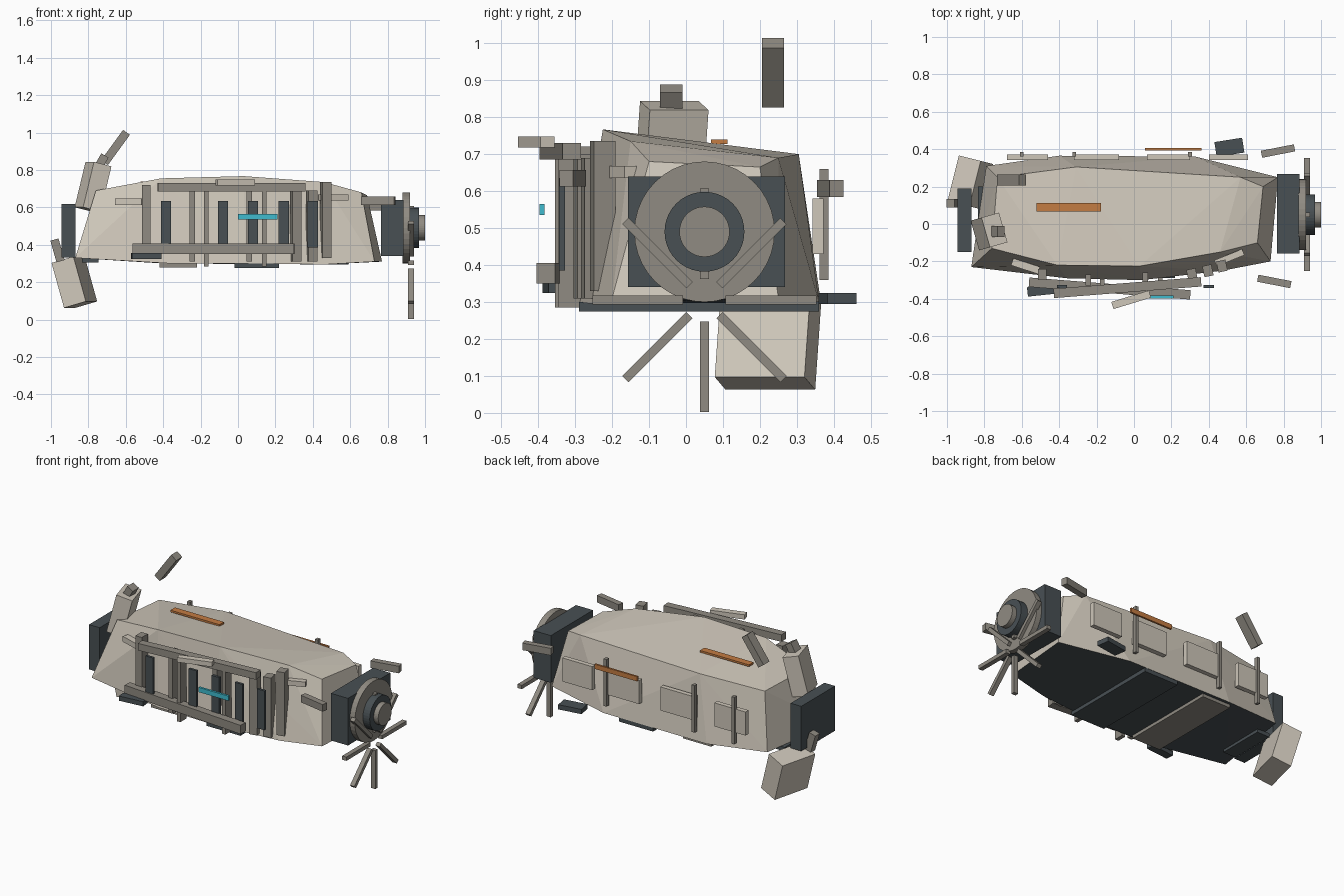
import bpy, bmesh
from math import radians, sin, cos, pi
from mathutils import Euler

cube = bpy.data.objects.get("Cube")
if cube:
    bpy.data.objects.remove(cube, do_unlink=True)


def material(name, rgb):
    m = bpy.data.materials.new(name)
    m.use_nodes = True
    m.diffuse_color = (*rgb, 1)
    m.node_tree.nodes["Principled BSDF"].inputs["Base Color"].default_value = (*rgb, 1)
    return m


beige = material("warm beige", (0.62, 0.57, 0.49))
grey = material("warm grey", (0.28, 0.26, 0.225))
dark = material("dark slate", (0.065, 0.08, 0.088))
orange = material("burnt orange", (0.55, 0.2, 0.055))
cyan = material("bright cyan", (0.05, 0.5, 0.62))


def add(name, bm, *mats):
    mesh = bpy.data.meshes.new(name)
    bm.to_mesh(mesh)
    bm.free()
    for m in mats:
        mesh.materials.append(m)
    ob = bpy.data.objects.new(name, mesh)
    bpy.context.collection.objects.link(ob)
    return ob


def box(name, centre, size, mat, rot=(0, 0, 0)):
    bm = bmesh.new()
    bmesh.ops.create_cube(bm, size=1)
    bmesh.ops.scale(bm, vec=size, verts=bm.verts)
    ob = add(name, bm, mat)
    ob.location = centre
    ob.rotation_euler = Euler([radians(a) for a in rot])
    return ob


def disc(name, x0, x1, radius, mat):
    bm = bmesh.new()
    bmesh.ops.create_cone(bm, cap_ends=True, segments=40, radius1=radius,
                          radius2=radius, depth=x1 - x0)
    ob = add(name, bm, mat)
    ob.location = ((x0 + x1) / 2, 0.05, 0.49)
    ob.rotation_euler = (0, pi / 2, 0)


# Faceted hull with a dark underside
lower = [(-.87, -.23, .33), (-.36, -.29, .30), (.04, -.30, .30), (.47, -.25, .295),
         (.73, -.20, .31), (.77, .25, .31), (.33, .36, .30), (-.40, .365, .30), (-.79, .31, .33)]
upper = [(-.76, -.13, .69), (-.41, -.22, .755), (.03, -.225, .767), (.46, -.15, .735),
         (.66, -.10, .68), (.69, .20, .665), (.57, .25, .69), (-.31, .305, .70), (-.73, .25, .68)]
bm = bmesh.new()
for p in lower + upper:
    bm.verts.new(p)
bmesh.ops.convex_hull(bm, input=bm.verts)
bmesh.ops.recalc_face_normals(bm, faces=bm.faces)
for f in bm.faces:
    f.material_index = 1 if f.normal.z < -0.8 else 0
add("hull", bm, beige, dark)

# Belly straps and plates
box("belly_strap_dark", (.10, .035, .287), (.24, .65, .025), dark)
box("belly_strap_grey", (-.32, .035, .292), (.20, .62, .025), grey)
box("belly_plate_left", (-.79, .05, .318), (.09, .30, .025), dark)
box("rear_step", (.51, .41, .31), (.15, .08, .03), dark, (0, 0, 9))
box("front_step", (-.49, -.355, .34), (.16, .05, .03), dark, (0, 0, 6))

# End blocks
box("left_end_block", (-.907, .02, .475), (.075, .34, .285), dark)
box("right_end_block", (.825, .055, .49), (.12, .425, .30), dark)

# Stacked discs on the right end
disc("end_disc", .88, .92, .19, grey)
disc("end_ring", .92, .968, .108, dark)
disc("end_hub", .968, 1.0, .068, grey)

# Radial spokes
for i in range(8):
    a = i * pi / 4
    ob = box(f"spoke_{i + 1}", (.925, .05 + .18 * cos(a), .305 + .18 * sin(a)),
             (.03, .245, .024), grey)
    ob.rotation_euler = (a, 0, 0)

# Outrigger bars near the right end
box("bar_back", (.77, .39, .607), (.18, .038, .045), grey, (0, 0, 11))
box("bar_front", (.75, -.307, .635), (.18, .038, .045), grey, (0, 0, -11))

# Tilted pods and struts on the left end
box("lower_pod", (-.875, .222, .2), (.125, .25, .25), beige, (0, -16, -14))
box("lower_pod_strut", (-.965, .11, .37), (.045, .045, .12), grey, (0, -16, 0))
box("upper_pod", (-.775, -.04, .71), (.10, .165, .25), beige, (0, 14, 16))
box("upper_pod_strut", (-.73, -.04, .845), (.045, .06, .075), grey, (0, 30, 0))
box("loose_strut", (-.655, .235, .92), (.045, .06, .20), grey, (0, 36, 0))

# Back panels with thin uprights
for i, (x0, x1) in enumerate([(-.68, -.46), (-.32, -.08), (.07, .30), (.40, .61)]):
    box(f"back_panel_{i + 1}", ((x0 + x1) / 2, .357, .505), (x1 - x0, .03, .15), beige)
for i, x in enumerate((-.60, -.32, .30)):
    box(f"back_upright_{i + 1}", (x, .373, .51), (.02, .025, .30), grey)

# Painted stripes
box("back_stripe", (.21, .40, .605), (.30, .012, .03), orange)
box("top_stripe", (-.35, .09, .733), (.345, .045, .012), orange)
box("front_light", (.105, -.39, .55), (.21, .014, .03), cyan)

# Front frame rails
box("upper_rail", (-.035, -.34, .708), (.79, .05, .045), grey, (0, 0, 4.5))
box("lower_rail", (-.13, -.345, .378), (.865, .05, .055), grey, (0, 0, -4.5))

# Front frame posts: x, y, width, bottom, top
posts = [(-.49, -.27, .045, .33, .72), (-.245, -.30, .03, .31, .70),
         (-.17, -.325, .025, .285, .71), (.06, -.29, .03, .31, .70),
         (.14, -.315, .025, .285, .72), (.31, -.27, .05, .31, .69),
         (.395, -.25, .05, .31, .69), (.47, -.225, .05, .33, .735)]
for i, (x, y, w, z0, z1) in enumerate(posts):
    box(f"front_post_{i + 1}", (x, y, (z0 + z1) / 2), (w, .06, z1 - z0), grey,
        (0, 0, 12 if x > .3 else 0))

# Dark slats behind the rails
for i, x in enumerate((-.385, -.08, .08, .245, .40)):
    box(f"front_slat_{i + 1}", (x, -.335, .51), (.055, .016, .25), dark)

# Small loose plates along the front
box("front_plate_top", (-.015, -.405, .733), (.21, .04, .03), beige, (0, 0, 17))
box("front_plate_left", (-.58, -.225, .63), (.15, .04, .035), beige, (0, 0, -18))
box("front_plate_right", (.51, -.18, .652), (.16, .035, .032), beige, (0, 0, 22))
